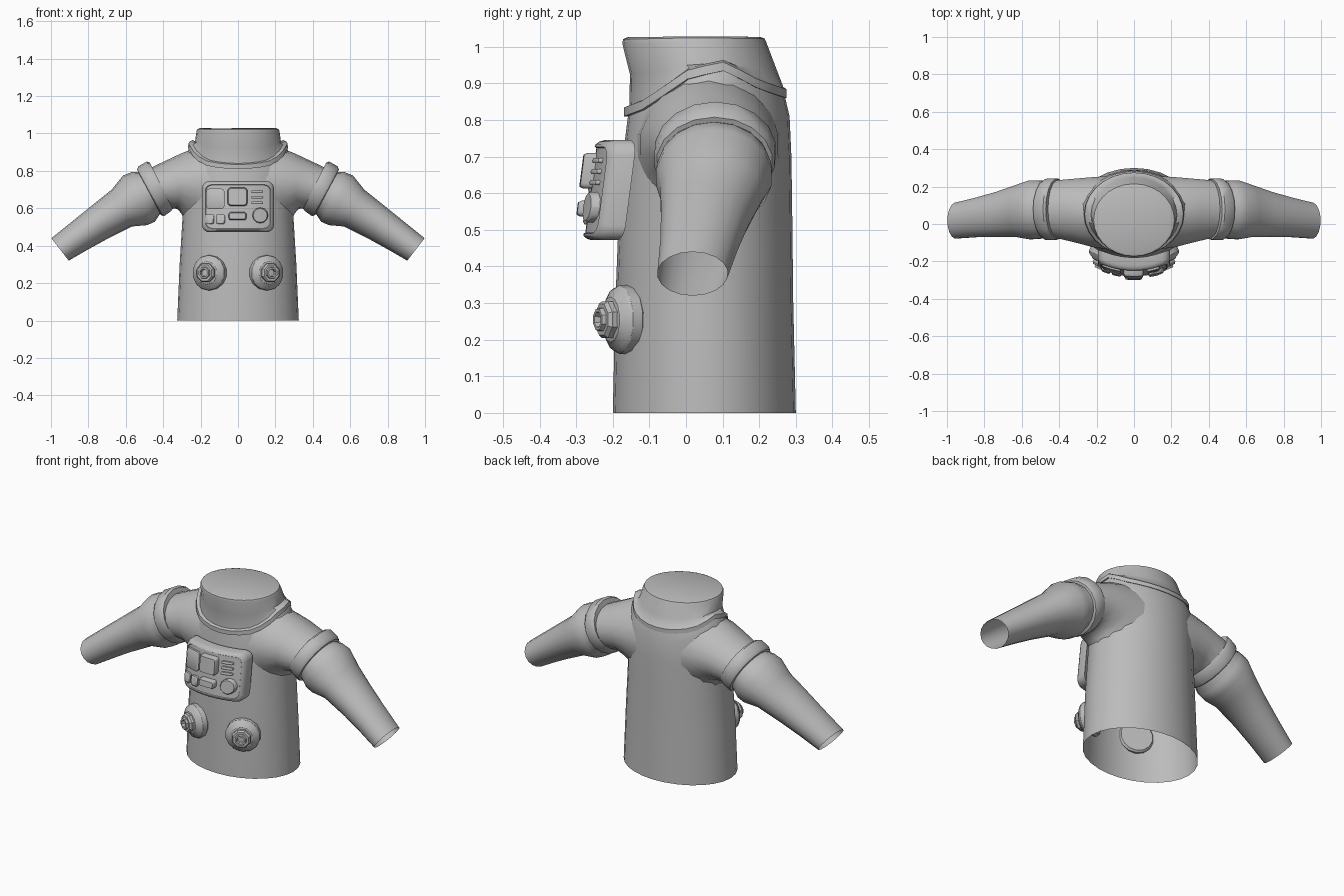
import bpy, bmesh, math
from mathutils import Matrix, Vector

if "Cube" in bpy.data.objects:
    bpy.data.objects.remove(bpy.data.objects["Cube"])

GREY = bpy.data.materials.new("suit_grey")
GREY.diffuse_color = (0.5, 0.5, 0.5, 1)
GREY.use_nodes = True
GREY.node_tree.nodes["Principled BSDF"].inputs["Base Color"].default_value = GREY.diffuse_color


def finish(name, bm, angle=40):
    bmesh.ops.recalc_face_normals(bm, faces=bm.faces)
    me = bpy.data.meshes.new(name)
    bm.to_mesh(me)
    bm.free()
    me.materials.append(GREY)
    ob = bpy.data.objects.new(name, me)
    bpy.context.collection.objects.link(ob)
    bpy.ops.object.select_all(action='DESELECT')
    ob.select_set(True)
    bpy.context.view_layer.objects.active = ob
    bpy.ops.object.shade_smooth_by_angle(angle=math.radians(angle))
    return ob


def loft(name, rings, cap_start=False, cap_end=False, angle=40):
    """Skin a list of equal-length closed rings."""
    bm = bmesh.new()
    vs = [[bm.verts.new(p) for p in r] for r in rings]
    n = len(vs[0])
    for a, b in zip(vs, vs[1:]):
        for i in range(n):
            j = (i + 1) % n
            bm.faces.new((a[i], a[j], b[j], b[i]))
    if cap_start:
        bm.faces.new(vs[0])
    if cap_end:
        bm.faces.new(vs[-1])
    return finish(name, bm, angle)


def lerp_table(table, t):
    for (a, u), (b, v) in zip(table, table[1:]):
        if t <= b:
            return u + (v - u) * (t - a) / (b - a)
    return table[-1][1]


# Height of the collar seam from front (0) to back (1)
SEAM = [(0, .81), (.12, .83), (.4, .915), (.62, .935), (.83, .885), (1, .86)]


def body_ring(rx, y0, y1, z, follow=0.0, n=28):
    """Horizontal ellipse at z, plus a share of the collar seam height."""
    pts = []
    for i in range(n):
        a = 2 * math.pi * i / n
        t = (1 - math.cos(a)) / 2
        pts.append((rx * math.sin(a), y0 + (y1 - y0) * t,
                    z + follow * lerp_table(SEAM, t)))
    return pts


# Torso, open at the hem
loft("torso", [body_ring(*r) for r in (
    (.325, -.20, .30, 0), (.312, -.193, .293, .3), (.296, -.183, .29, .56),
    (.292, -.172, .288, .7), (.285, -.165, .283, -.05, 1), (.257, -.158, .27, .005, 1))])

# Collar with a raised lower lip and a closed top
loft("collar", [body_ring(*r) for r in (
    (.25, -.15, .265, 0, 1), (.268, -.17, .275, 0, 1), (.264, -.17, .275, .024, 1),
    (.247, -.155, .266, .03, 1), (.230, -.153, .248, .722, .25),
    (.222, -.174, .220, .985, .03), (.216, -.172, .215, 1.0, .026),
    (.203, -.16, .202, 1.01, .02))], cap_end=True, angle=35)


# Sleeve ring: top point, bottom point, depth centre, depth half-width, inward pull
def sleeve_ring(side, tx, tz, bx, bz, cy, hy, pull=0, n=18):
    pts = []
    for i in range(n):
        a = 2 * math.pi * i / n
        c, s = math.cos(a), math.sin(a)
        x = (tx + bx) / 2 + (tx - bx) / 2 * c - pull * s * s
        pts.append((side * x, cy + hy * s, (tz + bz) / 2 + (tz - bz) / 2 * c))
    return pts


SLEEVE = (
    (.235, .92, .283, .53, .06, .20, .15), (.30, .895, .303, .572, .063, .191, .09),
    (.36, .867, .325, .597, .072, .173, .03), (.47, .815, .365, .60, .08, .155),
    (.535, .795, .42, .565, .077, .15), (.565, .795, .445, .528, .077, .158),
    (.615, .775, .485, .51, .076, .16), (.675, .70, .565, .503, .07, .142),
    (.76, .632, .705, .433, .052, .122), (.88, .535, .805, .378, .035, .107),
    (.998, .44, .905, .32, .018, .097))
BAND = (
    (.455, .81, .37, .62, .08, .14), (.472, .845, .348, .598, .08, .163),
    (.487, .85, .358, .585, .08, .167), (.532, .825, .392, .56, .078, .166),
    (.54, .808, .402, .558, .078, .16), (.53, .785, .425, .575, .077, .138))

for side, tag in ((1, "left"), (-1, "right")):
    loft(tag + "_sleeve", [sleeve_ring(side, *r) for r in SLEEVE])
    loft(tag + "_sleeve_band", [sleeve_ring(side, *r) for r in BAND])


# Surface of the curved, slightly tilted chest panel
def panel_y(x, z):
    return -.268 + 1.2 * x * x + .13 * (z - .6)


def plate(name, x0, x1, z0, z1, rad, depth, layers):
    """Rounded plate on the panel; layers are (inset, height above panel)."""
    cx, cz, a, b = (x0 + x1) / 2, (z0 + z1) / 2, (x1 - x0) / 2, (z1 - z0) / 2
    k = 4 if a > .1 else 3
    arc = [math.pi / 2 * i / k for i in range(k + 1)]
    mid = 7 if a > .1 else 1
    cols = [(-a + rad * (1 - math.cos(t)), b - rad * (1 - math.sin(t))) for t in arc]
    cols += [((a - rad) * (2 * i / (mid + 1) - 1), b) for i in range(1, mid + 1)]
    cols += [(-x, h) for x, h in cols[k::-1]]
    bm = bmesh.new()
    rings = []
    for inset, up in [(0, -depth)] + layers:
        sx, sz = 1 - inset / a, 1 - inset / b
        ring = []
        for sign, seq in ((1, cols), (-1, cols[::-1])):
            for x, h in seq:
                px, pz = cx + x * sx, cz + sign * h * sz
                ring.append(bm.verts.new((px, panel_y(px, pz) - up, pz)))
        rings.append(ring)
    n = len(rings[0])
    for r, q in zip(rings, rings[1:]):
        for i in range(n):
            bm.faces.new((r[i], r[(i + 1) % n], q[(i + 1) % n], q[i]))
    # caps as strips so that they follow the bend
    for r in (rings[0], rings[-1]):
        for i in range(n // 2 - 1):
            bm.faces.new((r[i], r[i + 1], r[n - 2 - i], r[n - 1 - i]))
    bmesh.ops.remove_doubles(bm, verts=bm.verts, dist=.0004)
    return finish(name, bm, 35)


plate("chest_panel", -.193, .193, .472, .745, .04, .07,
      [(0, -.026), (.004, -.013), (.011, -.004), (.018, -.002), (.021, -.007)])


def button(name, x0, x1, z0, z1, rad, up):
    plate(name, x0, x1, z0, z1, rad, .012, [(0, up * .6), (.005, up)])


# Panel controls
button("left_screen", -.17, -.072, .597, .705, .018, .008)
button("centre_block", -.055, .05, .613, .71, .014, .026)
button("small_key_1", -.175, -.128, .515, .568, .01, .010)
button("small_key_2", -.118, -.07, .515, .568, .01, .010)
button("centre_bar", -.05, .045, .537, .58, .012, .024)
for i in range(3):
    button("indicator_bar_%d" % (i + 1), .07, .135, .622 + i * .03, .636 + i * .03, .0065, .007)
button("round_knob", .077, .161, .52, .604, .0415, .016)


# Hose sockets: turned profile (radius, height) pointing out from the torso
def turned(name, prof, sides, mat):
    rings = [[mat @ Vector((r * math.cos(2 * math.pi * (i + .5) / sides),
                            r * math.sin(2 * math.pi * (i + .5) / sides), h))
              for i in range(sides)] for r, h in prof]
    loft(name, rings, True, True, 30)


for side, tag in ((1, "left"), (-1, "right")):
    mat = (Matrix.Translation((side * .15, -.165, .255))
           @ Matrix.Rotation(side * math.radians(24), 4, 'Z')
           @ Matrix.Rotation(math.pi / 2, 4, 'X'))
    turned(tag + "_socket_base", [(.085, -.02), (.094, -.01), (.094, .018), (.086, .03),
                                  (.066, .04), (.062, .045), (.05, .048)], 14, mat)
    turned(tag + "_socket_hub", [(.054, .03), (.054, .062), (.046, .072), (.034, .072),
                                 (.031, .084), (.022, .084), (.018, .066)], 8, mat)
